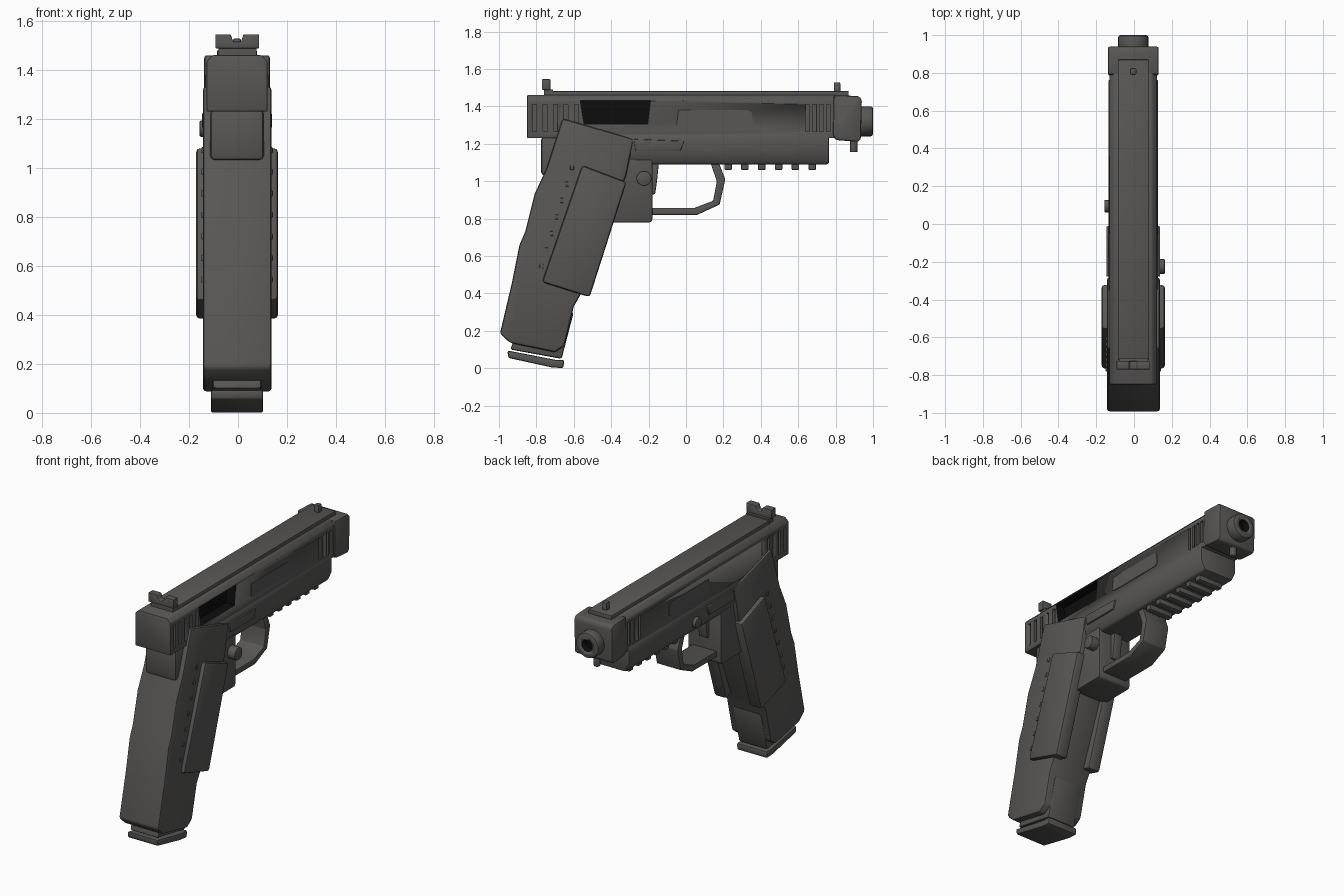
import bpy, bmesh, math
from mathutils import Matrix, Vector

if "Cube" in bpy.data.objects:
    bpy.data.objects.remove(bpy.data.objects["Cube"])


def material(name, rgb):
    m = bpy.data.materials.new(name)
    m.use_nodes = True
    m.diffuse_color = (*rgb, 1)
    m.node_tree.nodes["Principled BSDF"].inputs["Base Color"].default_value = (*rgb, 1)
    return m


GREY = material("dark grey", (0.098, 0.095, 0.092))
BLACK = material("black", (0.004, 0.004, 0.004))
CX = -0.004  # centre line of the body


def finish(name, bm, mat=GREY, bevel=0.0, smooth=True):
    bmesh.ops.recalc_face_normals(bm, faces=bm.faces)
    mesh = bpy.data.meshes.new(name)
    bm.to_mesh(mesh)
    bm.free()
    mesh.materials.append(mat)
    ob = bpy.data.objects.new(name, mesh)
    bpy.context.collection.objects.link(ob)
    bpy.ops.object.select_all(action="DESELECT")
    ob.select_set(True)
    bpy.context.view_layer.objects.active = ob
    if bevel:
        mod = ob.modifiers.new("Bevel", "BEVEL")
        mod.width, mod.segments, mod.limit_method = bevel, 2, "ANGLE"
        bpy.ops.object.modifier_apply(modifier=mod.name)
    if smooth:
        bpy.ops.object.shade_smooth_by_angle(angle=math.radians(35))
    return ob


def prism(bm, pts, a, b, axis="x"):
    """Extrude a (y, z) outline along x, or an (x, z) outline along y."""
    place = (lambda p, t: (t, *p)) if axis == "x" else (lambda p, t: (p[0], t, p[1]))
    face = bm.faces.new([bm.verts.new(place(p, a)) for p in pts])
    new = bmesh.ops.extrude_face_region(bm, geom=[face])["geom"]
    shift = Vector((b - a, 0, 0)) if axis == "x" else Vector((0, b - a, 0))
    bmesh.ops.translate(bm, vec=shift, verts=[v for v in new if isinstance(v, bmesh.types.BMVert)])


def part(name, pts, a, b, axis="x", bevel=0.0, mat=GREY):
    bm = bmesh.new()
    prism(bm, pts, a, b, axis)
    return finish(name, bm, mat, bevel)


def rect(u0, u1, v0, v1):
    return [(u0, v0), (u1, v0), (u1, v1), (u0, v1)]


def boxes(name, specs, bevel=0.0, mat=GREY):
    """Several boxes (x0, x1, y0, y1, z0, z1) in one object."""
    bm = bmesh.new()
    for x0, x1, y0, y1, z0, z1 in specs:
        prism(bm, rect(y0, y1, z0, z1), x0, x1)
    return finish(name, bm, mat, bevel)


def cylinder(name, r, depth, at, axis, sides=24, bevel=0.0, mat=GREY):
    bm = bmesh.new()
    turn = Matrix.Rotation(math.pi / 2, 4, {"x": "Y", "y": "X", "z": "Z"}[axis])
    bmesh.ops.create_cone(bm, cap_ends=True, segments=sides, radius1=r, radius2=r,
                          depth=depth, matrix=Matrix.Translation(at) @ turn)
    return finish(name, bm, mat, bevel)


def cut(target, cutter):
    mod = target.modifiers.new("Cut", "BOOLEAN")
    mod.operation, mod.object, mod.solver = "DIFFERENCE", cutter, "EXACT"
    mod.material_mode = "TRANSFER"
    bpy.context.view_layer.objects.active = target
    bpy.ops.object.modifier_apply(modifier=mod.name)
    bpy.data.objects.remove(cutter)


# Slide with serrations and ejection port
section = [(-0.125, 1.23), (0.125, 1.23), (0.125, 1.435), (0.1, 1.46), (-0.1, 1.46), (-0.125, 1.435)]
slide = part("slide", [(x + CX, z) for x, z in section], -0.85, 0.8, "y", 0.006)
slots = []
for side in (-1, 1):
    x0, x1 = sorted((CX + side * 0.108, CX + side * 0.2))
    for start, count, step in ((-0.82, 5, 0.056), (0.64, 4, 0.037)):
        slots += [(x0, x1, start + i * step, start + i * step + 0.02, 1.265, 1.41) for i in range(count)]
cut(slide, boxes("serration_cutter", slots))
port = [(-0.565, 1.43), (-0.19, 1.43), (-0.205, 1.305), (-0.545, 1.305)]
cut(slide, part("port_cutter", port, 0.06, 0.2, mat=BLACK))
boxes("top_rib", [(-0.085, 0.077, -0.72, 0.87, 1.45, 1.482)], 0.005)
for side, name in ((1, "left"), (-1, "right")):
    x = CX + side * 0.124
    part(name + "_slide_plate", [(-0.05, 1.3), (-0.03, 1.29), (0.34, 1.29), (0.36, 1.31),
                                 (0.35, 1.37), (0.33, 1.38), (-0.04, 1.38)], x, x + side * 0.005)

# Muzzle end
part("compensator", [(0.79, 1.46), (0.925, 1.455), (0.94, 1.435), (0.935, 1.225), (0.92, 1.21),
                     (0.8, 1.22), (0.785, 1.25)], -0.138, 0.13, bevel=0.022)
muzzle = cylinder("muzzle", 0.08, 0.09, (CX, 0.955, 1.32), "y", 24, 0.012)
cut(muzzle, cylinder("bore_cutter", 0.038, 0.1, (CX, 1.0, 1.32), "y", 16, mat=BLACK))
cylinder("guide_pin", 0.02, 0.08, (CX, 0.897, 1.195), "z", 12, 0.004)

# Sights
part("rear_sight", [(-0.092, 1.488), (0.086, 1.488), (0.086, 1.545), (0.022, 1.545), (0.012, 1.515),
                    (-0.02, 1.515), (-0.03, 1.545), (-0.092, 1.545)], -0.77, -0.725, "y", 0.004)
boxes("rear_sight_base", [(-0.08, 0.075, -0.76, -0.71, 1.45, 1.49)])
boxes("front_sight", [(-0.02, 0.012, 0.79, 0.825, 1.45, 1.528)], 0.006)

# Frame, dust cover and accessory rail
cover = [(-0.12, 1.265), (0.12, 1.265), (0.132, 1.23), (0.132, 1.15), (0.105, 1.09),
         (-0.105, 1.09), (-0.132, 1.15), (-0.132, 1.23)]
part("dust_cover", [(x + CX, z) for x, z in cover], -0.4, 0.765, "y", 0.012)
boxes("accessory_rail", [(CX - 0.085, CX + 0.085, 0.205 + i * 0.09, 0.245 + i * 0.09, 1.06, 1.1)
                         for i in range(6)], 0.005)
part("frame_block", [(-0.55, 1.2), (-0.18, 1.2), (-0.18, 0.79), (-0.19, 0.78), (-0.4, 0.78),
                     (-0.55, 0.85)], CX - 0.115, CX + 0.115, bevel=0.015)
boxes("tail_block", [(CX - 0.11, CX + 0.11, -0.775, -0.5, 1.03, 1.24)], 0.02)

# Trigger and guard
part("trigger_guard", [(-0.2, 0.82), (0.06, 0.82), (0.18, 0.875), (0.21, 1.01), (0.175, 1.1),
                       (0.13, 1.1), (0.165, 1.0), (0.145, 0.895), (0.045, 0.857), (-0.2, 0.857)],
     CX - 0.085, CX + 0.085, bevel=0.006)
part("trigger", [(-0.19, 1.1), (-0.145, 1.1), (-0.155, 1.0), (-0.165, 0.93), (-0.19, 0.93)],
     CX - 0.03, CX + 0.03, bevel=0.006)

# Grip
part("grip", [(-0.66, 1.335), (-0.28, 1.225), (-0.32, 1.03), (-0.56, 0.4), (-0.6, 0.33), (-0.65, 0.12),
              (-0.7, 0.085), (-0.94, 0.135), (-0.995, 0.185), (-0.93, 0.46), (-0.89, 0.66),
              (-0.86, 0.73), (-0.81, 0.93), (-0.745, 1.07)], -0.143, 0.137, bevel=0.014)
for side, name in ((1, "left"), (-1, "right")):
    x = CX + side * 0.08
    part(name + "_grip_panel", [(-0.555, 1.085), (-0.318, 0.995), (-0.515, 0.38), (-0.77, 0.46)],
         x, CX + side * 0.167, bevel=0.016)
    x0, x1 = sorted((CX + side * 0.12, CX + side * 0.146))
    boxes(name + "_grip_studs", [(x0, x1, -0.62 - i * 0.027, -0.6 - i * 0.027,
                                  1.06 - i * 0.088, 1.085 - i * 0.088) for i in range(7)], 0.004)

# Magazine
part("magazine", [(-0.9, 0.2), (-0.6, 0.3), (-0.665, 0.05), (-0.94, 0.1)], CX - 0.1, CX + 0.1, bevel=0.012)
part("magazine_base", [(-0.955, 0.095), (-0.95, 0.055), (-0.72, 0.005), (-0.655, 0.0),
                       (-0.652, 0.045), (-0.7, 0.045)], CX - 0.107, CX + 0.107, bevel=0.01)

# Controls
for side, name in ((1, "left"), (-1, "right")):
    x = CX + side * 0.12
    part(name + "_slide_lever", [(-0.28, 1.225), (-0.01, 1.215), (-0.03, 1.16), (-0.27, 1.16)],
         x, CX + side * 0.142, bevel=0.005)
cylinder("magazine_button", 0.042, 0.08, (0.123, -0.225, 1.015), "x", 10, 0.008)
cylinder("takedown_button", 0.034, 0.05, (-0.132, 0.095, 1.16), "x", 12, 0.006)
